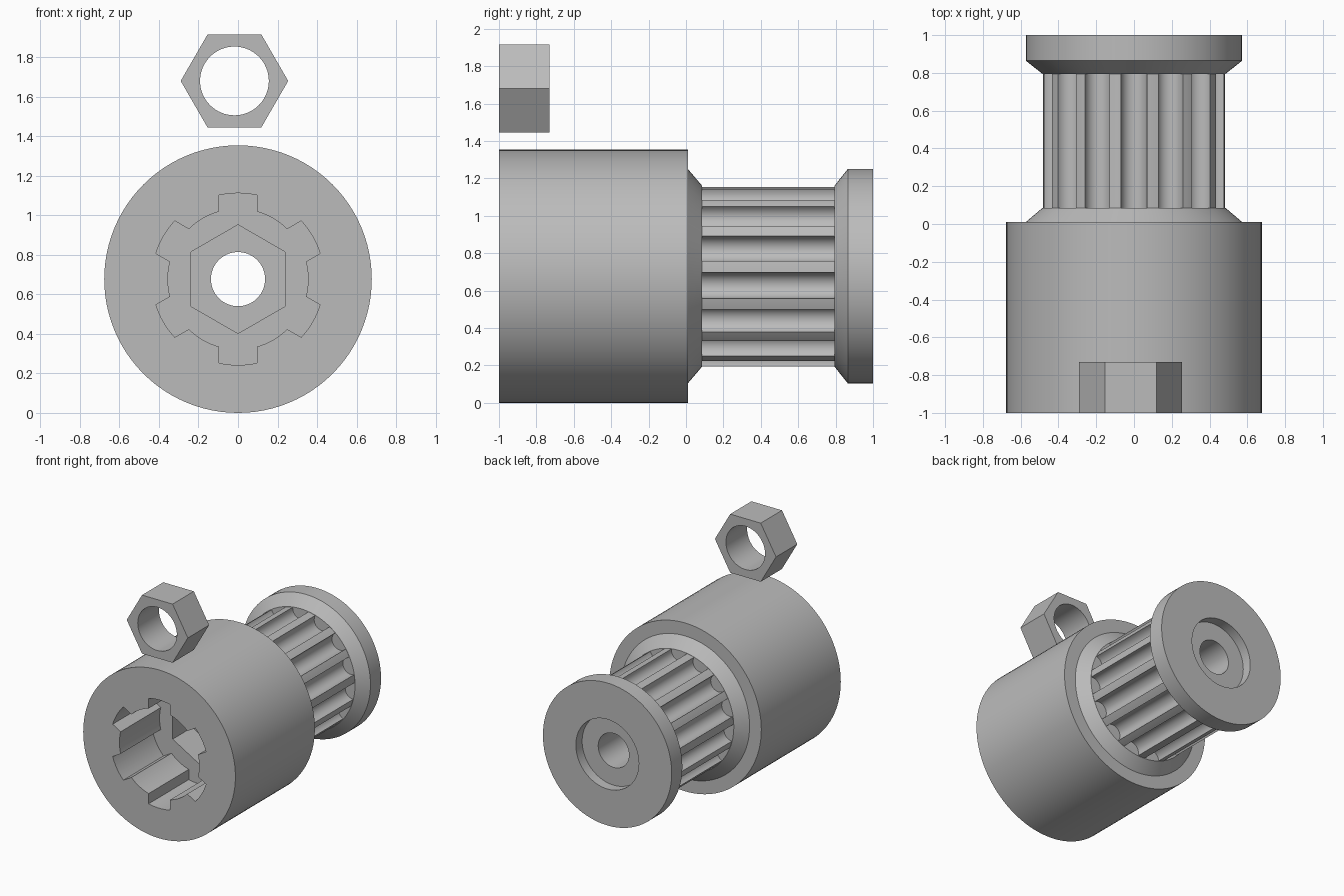
import bpy, bmesh
from math import sin, cos, pi, radians, asin, sqrt
from mathutils import Vector

if "Cube" in bpy.data.objects:
    bpy.data.objects.remove(bpy.data.objects["Cube"])

AXIS = 0.677          # height of the pulley axis
BORE = 0.137
LAND = 0.483          # outer radius of the teeth
DRUM_Y = (0.085, 0.795)

grey = bpy.data.materials.new("plain_grey")
grey.use_nodes = True
grey.diffuse_color = (0.5, 0.5, 0.5, 1)
grey.node_tree.nodes["Principled BSDF"].inputs["Base Color"].default_value = (0.5, 0.5, 0.5, 1)


def finish(name, bm, recalc=True):
    if recalc:
        bmesh.ops.recalc_face_normals(bm, faces=bm.faces)
    mesh = bpy.data.meshes.new(name)
    bm.to_mesh(mesh)
    bm.free()
    mesh.materials.append(grey)
    ob = bpy.data.objects.new(name, mesh)
    bpy.context.collection.objects.link(ob)
    return ob


def skin(bm, loops, closed=False):
    """Join successive vertex loops with quads."""
    pairs = list(zip(loops, loops[1:])) + ([(loops[-1], loops[0])] if closed else [])
    for a, b in pairs:
        for i in range(len(a)):
            j = (i + 1) % len(a)
            bm.faces.new((a[i], a[j], b[j], b[i]))


def ring(r, n=96, start=0.0):
    return [(r * cos(start + 2 * pi * i / n), r * sin(start + 2 * pi * i / n)) for i in range(n)]


def place(bm, outline, y, cx=0.0, cz=AXIS):
    return [bm.verts.new((cx + x, y, cz + z)) for x, z in outline]


def lathe(name, profile):
    """Revolve a closed (radius, y) profile about the pulley axis."""
    bm = bmesh.new()
    skin(bm, [place(bm, ring(r), y) for r, y in profile], closed=True)
    return finish(name, bm)


def prism(name, outline, y0, y1, cx=0.0, cz=AXIS):
    bm = bmesh.new()
    a, b = place(bm, outline, y0, cx, cz), place(bm, outline, y1, cx, cz)
    skin(bm, [a, b])
    bm.faces.new(a)
    bm.faces.new(b)
    return finish(name, bm)


def cut(ob, cutter):
    """Subtract the cutter, bake the result and drop the cutter."""
    mod = ob.modifiers.new("cut", "BOOLEAN")
    mod.operation, mod.solver, mod.object = "DIFFERENCE", "EXACT", cutter
    cutter.hide_render = True
    dg = bpy.context.evaluated_depsgraph_get()
    mesh = bpy.data.meshes.new_from_object(ob.evaluated_get(dg))
    ob.modifiers.clear()
    ob.data = mesh
    bpy.data.objects.remove(cutter)


def spline_outline(inner=0.355, outer=0.435, half=0.095, slots=6, steps=8):
    """Round socket with parallel-sided slots."""
    pts, pitch = [], 2 * pi / slots
    ao, ai = asin(half / outer), asin(half / inner)
    for k in range(slots):
        mid = pi / 2 + k * pitch
        for r, a0, a1 in ((outer, -ao, ao), (inner, ai, pitch - ai)):
            for i in range(steps + 1):
                a = mid + a0 + (a1 - a0) * i / steps
                pts.append((r * cos(a), r * sin(a)))
    return pts


def tooth_outline(teeth=15, groove=0.07, steps=12):
    """Belt-pulley outline: flat-topped lands between round grooves."""
    pts, pitch = [], 2 * pi / teeth
    half = asin(groove / LAND)
    centre = sqrt(LAND ** 2 - groove ** 2) - 0.008
    for k in range(teeth):
        a = pi / 2 + k * pitch
        out, side = Vector((cos(a), sin(a))), Vector((-sin(a), cos(a)))
        pts.append(tuple(out * (LAND * cos(half)) - side * groove))
        for i in range(steps + 1):
            t = pi * i / steps
            pts.append(tuple(out * (centre - groove * sin(t)) - side * (groove * cos(t))))
        for i in range(4):
            b = a + half + (pitch - 2 * half) * i / 4
            pts.append((LAND * cos(b), LAND * sin(b)))
    return pts


# Coupling body with its bevelled flange and stepped socket
body = lathe("coupling_body", [(BORE, -1), (AXIS, -1), (AXIS, 0.01), (0.573, 0.01),
                               (0.485, DRUM_Y[0]), (BORE, DRUM_Y[0])])
cut(body, prism("socket_cutter", spline_outline(), -1.1, -0.49))
cut(body, prism("hex_cutter", ring(0.275, 6, pi / 2), -0.6, -0.24))

# Toothed drum: outer teeth and bore wall, closed by the flanges
bm = bmesh.new()
outline = tooth_outline()
skin(bm, [place(bm, outline, y) for y in reversed(DRUM_Y)])
skin(bm, [place(bm, ring(BORE), y) for y in DRUM_Y])
drum = finish("toothed_drum", bm, recalc=False)

# End flange with a round recess
flange = lathe("end_flange", [(BORE, DRUM_Y[1]), (0.485, DRUM_Y[1]), (0.573, 0.865), (0.573, 1),
                              (0.28, 1), (0.28, 0.92), (BORE, 0.92)])

# Loose hex nut above the body
NUT = (-0.018, 1.68)
nut = prism("hex_nut", ring(0.272, 6), -1, -0.73, *NUT)
cut(nut, prism("nut_cutter", ring(0.174, 64), -1.1, -0.6, *NUT))

# Smooth the round walls, keep the edges crisp
bpy.ops.object.select_all(action="DESELECT")
for ob in (body, drum, flange, nut):
    ob.select_set(True)
bpy.context.view_layer.objects.active = body
bpy.ops.object.shade_smooth_by_angle(angle=radians(25))
